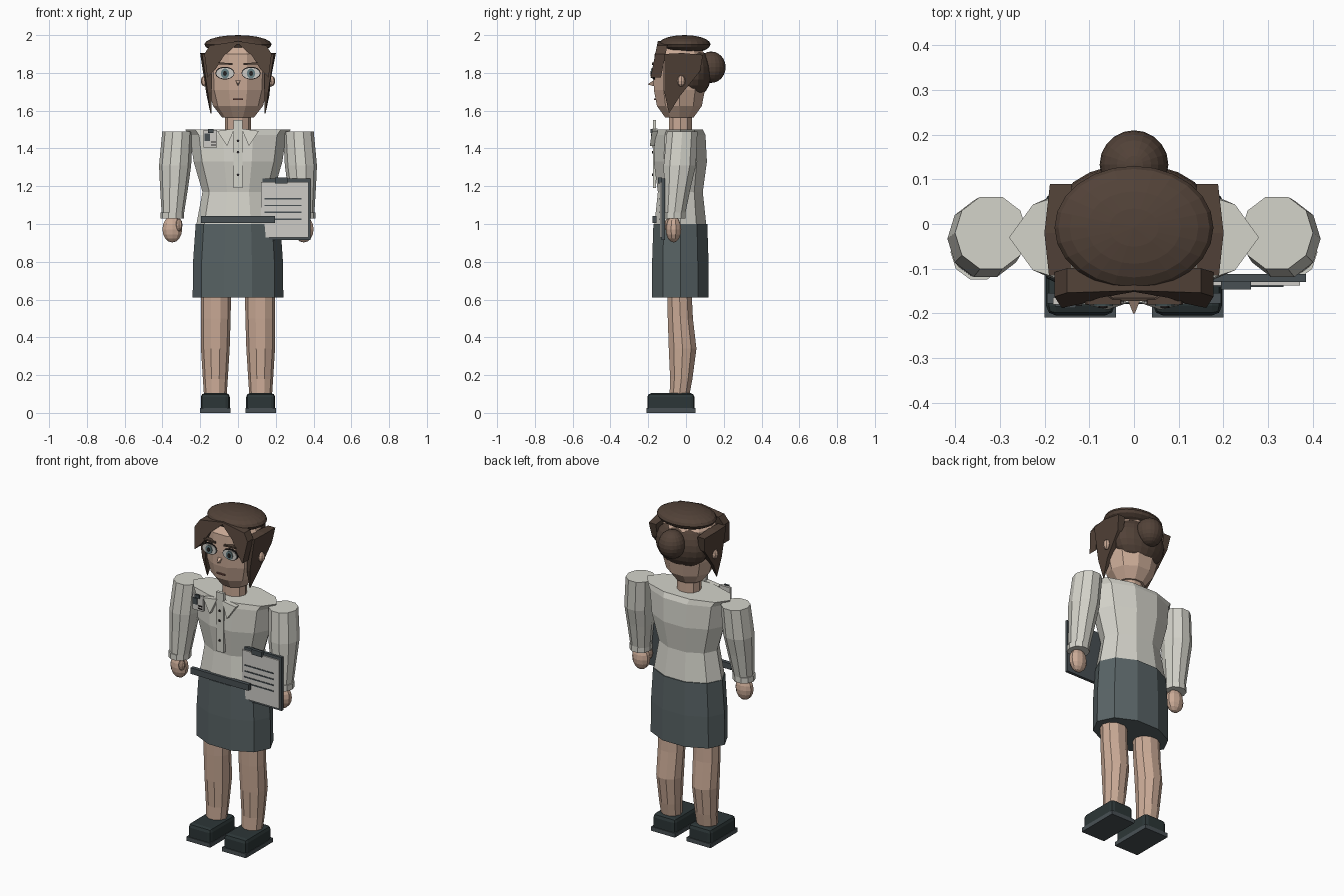
import bpy, bmesh, math
from mathutils import Vector

if "Cube" in bpy.data.objects:
    bpy.data.objects.remove(bpy.data.objects["Cube"])


def srgb(r, g, b):
    return tuple(((c / 255 + 0.055) / 1.055) ** 2.4 for c in (r, g, b)) + (1.0,)


COLOURS = dict(skin=(202, 170, 150), cream=(212, 211, 202), slate=(88, 99, 101), charcoal=(44, 54, 55),
               brown=(82, 66, 56), ink=(35, 32, 32), teal=(105, 128, 132), paper=(205, 203, 198),
               steel=(72, 80, 84), lip=(120, 80, 72))
MATS = {}
for key, rgb in COLOURS.items():
    MATS[key] = bpy.data.materials.new(key)
    MATS[key].diffuse_color = srgb(*rgb)


def finish(name, bm, mat):
    bmesh.ops.recalc_face_normals(bm, faces=bm.faces[:])
    me = bpy.data.meshes.new(name)
    bm.to_mesh(me)
    bm.free()
    me.materials.append(MATS[mat])
    ob = bpy.data.objects.new(name, me)
    bpy.context.collection.objects.link(ob)
    return ob


def loft(name, rings, mat, n=10, turn=0.0):
    """Closed tube through rings of (cx, cy, z, rx, ry)."""
    bm = bmesh.new()
    loops = []
    for cx, cy, z, rx, ry in rings:
        loops.append([bm.verts.new((cx + rx * math.cos(turn + math.tau * i / n),
                                    cy + ry * math.sin(turn + math.tau * i / n), z)) for i in range(n)])
    for a, b in zip(loops, loops[1:]):
        for i in range(n):
            j = (i + 1) % n
            bm.faces.new((a[i], a[j], b[j], b[i]))
    bm.faces.new(loops[0])
    bm.faces.new(loops[-1])
    return finish(name, bm, mat)


def ball(name, c, r, mat, u=16, v=10):
    bm = bmesh.new()
    bmesh.ops.create_uvsphere(bm, u_segments=u, v_segments=v, radius=1)
    bmesh.ops.scale(bm, vec=r, verts=bm.verts[:])
    bmesh.ops.translate(bm, vec=c, verts=bm.verts[:])
    return finish(name, bm, mat)


def box(name, lo, hi, mat, bevel=0.0):
    lo, hi = Vector(lo), Vector(hi)
    bm = bmesh.new()
    bmesh.ops.create_cube(bm, size=1)
    bmesh.ops.scale(bm, vec=hi - lo, verts=bm.verts[:])
    bmesh.ops.translate(bm, vec=(lo + hi) / 2, verts=bm.verts[:])
    if bevel:
        edges = [e for e in bm.edges if sum(v.co.z for v in e.verts) / 2 > lo.z + 0.01]
        bmesh.ops.bevel(bm, geom=edges, offset=bevel, segments=2, profile=0.5, affect='EDGES')
    return finish(name, bm, mat)


def bridge(name, a, b, mat):
    """Solid between two matching outlines."""
    bm = bmesh.new()
    va, vb = [bm.verts.new(p) for p in a], [bm.verts.new(p) for p in b]
    bm.faces.new(va)
    bm.faces.new(vb)
    for i in range(len(va)):
        j = (i + 1) % len(va)
        bm.faces.new((va[i], va[j], vb[j], vb[i]))
    return finish(name, bm, mat)


def disc(name, x, y, z, rx, rz, mat, depth=0.006, n=14):
    pts = [(x + rx * math.cos(math.tau * i / n), z + rz * math.sin(math.tau * i / n)) for i in range(n)]
    return bridge(name, [(p, y, q) for p, q in pts], [(p, y + depth, q) for p, q in pts], mat)


# Blouse and skirt
loft("blouse", [(0, -.03, .99, .222, .145), (0, -.03, 1.17, .188, .125), (0, -.03, 1.33, .235, .148),
                (0, -.03, 1.47, .255, .14), (0, -.03, 1.5, .28, .125)], "cream")
loft("skirt", [(0, -.03, .61, .24, .157), (0, -.03, .8, .238, .157), (0, -.03, 1.0, .224, .15)], "slate")
box("belt", (-.195, -.178, 1.005), (.195, -.155, 1.042), "steel")

# Neck and head
loft("neck", [(0, -.03, 1.48, .07, .064), (0, -.03, 1.62, .07, .064)], "skin")
loft("head", [(0, -.035, 1.565, .085, .08), (0, -.035, 1.625, .132, .125), (0, -.035, 1.71, .156, .142),
              (0, -.035, 1.8, .16, .145), (0, -.035, 1.9, .15, .138), (0, -.03, 1.95, .11, .1)], "skin")

# Hair mass, crown and bun
ball("hair_crown", (0, -.008, 1.951), (.178, .138, .049), "brown", 24, 10)
ball("hair_back", (0, .035, 1.80), (.168, .1, .135), "brown", 20, 12)
ball("hair_bun", (0, .133, 1.83), (.077, .077, .083), "brown", 20, 12)

# Placket, buttons
box("placket", (-.025, -.176, 1.19), (.025, -.158, 1.55), "cream")
for z in (1.44, 1.38, 1.26):
    disc("button", 0, -.181, z, .007, .007, "ink", n=8)

# Nose and mouth
bridge("nose", [(-.016, -.165, 1.765), (.016, -.165, 1.765), (0, -.165, 1.728)],
       [(-.002, -.2, 1.742), (.002, -.2, 1.742), (0, -.2, 1.738)], "skin")
box("mouth", (-.027, -.17, 1.657), (.027, -.155, 1.664), "lip")

for s in (-1, 1):
    # Legs and shoes
    loft("leg", [(s * .12, -.035, .09, .06, .055), (s * .12, -.025, .18, .066, .062), (s * .12, -.018, .34, .076, .077),
                 (s * .118, -.03, .5, .079, .07), (s * .117, -.035, .64, .08, .068)], "skin")
    box("shoe", (s * .12 - .077, -.205, .02), (s * .12 + .077, .045, .105), "charcoal", .022)
    box("sole", (s * .12 - .08, -.21, 0), (s * .12 + .08, .05, .025), "steel")
    # Sleeve, cuff, hand
    loft("sleeve", [(s * .346, -.063, 1.035, .057, .058), (s * .338, -.045, 1.2, .075, .075),
                    (s * .333, -.033, 1.31, .085, .09), (s * .32, -.02, 1.49, .081, .085)], "cream")
    loft("cuff", [(s * .348, -.063, 1.028, .063, .064), (s * .348, -.063, 1.062, .063, .064)], "cream")
    ball("hand", (s * .348, -.066, .972), (.055, .041, .07), "skin", 10, 8)
    ball("thumb", (s * .312, -.095, .995), (.018, .02, .034), "skin", 8, 6)
    # Ears and side locks tapering to a point
    ball("ear", (s * .175, -.025, 1.757), (.022, .022, .03), "skin", 8, 6)
    lock = [(-.115, 1.9), (-.02, 1.905), (.09, 1.895), (.075, 1.81), (-.03, 1.68), (-.09, 1.585), (-.115, 1.7)]
    bridge("side_lock", [(s * .14, y, z) for y, z in lock],
           [(s * (.2 - (1.9 - z) * .15 - abs(y + .02) * .1), y, z) for y, z in lock], "brown")
    # Swept fringe, leaning forward towards its tip
    fringe = [(0, 1.968), (.15, 1.945), (.178, 1.9), (.162, 1.775), (.118, 1.82), (.075, 1.89), (.0, 1.955)]
    front = [(s * x, -.15 - (1.965 - z) * .2, z) for x, z in fringe]
    bridge("fringe", front, [(x, y + .055, z) for x, y, z in front], "brown")
    # Eyes and brows
    disc("eye_outline", s * .069, -.174, 1.799, .051, .034, "ink", .01)
    disc("eye_white", s * .069, -.179, 1.798, .047, .029, "paper")
    disc("iris", s * .069, -.184, 1.797, .022, .026, "teal")
    disc("pupil", s * .069, -.188, 1.797, .010, .013, "ink")
    brow = [(.028, 1.842), (.11, 1.846), (.105, 1.855), (.03, 1.852)]
    bridge("brow", [(s * x, -.18, z) for x, z in brow], [(s * x, -.155, z) for x, z in brow], "brown")
    # Collar points
    tri = [(.018, 1.505), (.11, 1.492), (.058, 1.412)]
    bridge("collar", [(s * x, -.178 - (1.505 - z) * .15, z) for x, z in tri],
           [(s * x, -.15, z) for x, z in tri], "cream")

# Name badge
box("badge", (-.182, -.18, 1.405), (-.11, -.165, 1.497), "paper")
box("badge_photo", (-.177, -.185, 1.44), (-.148, -.179, 1.478), "steel")
box("badge_clip", (-.16, -.188, 1.482), (-.13, -.178, 1.502), "steel")
for x, z in ((-.142, 1.432), (-.142, 1.416)):
    box("badge_line", (x, -.184, z), (x + .026, -.179, z + .006), "ink")

# Clipboard with paper, ruled lines and clip
box("clipboard", (.13, -.13, .915), (.385, -.112, 1.24), "steel")
box("sheet", (.122, -.138, .928), (.372, -.129, 1.222), "paper")
for i in range(4):
    box("ruled_line", (.14, -.141, 1.022 + i * .036), (.335, -.137, 1.029 + i * .036), "steel")
box("clip", (.195, -.147, 1.215), (.262, -.128, 1.246), "steel")

for m in bpy.data.materials:
    if m.users and not m.is_grease_pencil:
        m.use_nodes = True
        m.node_tree.nodes["Principled BSDF"].inputs["Base Color"].default_value = m.diffuse_color
